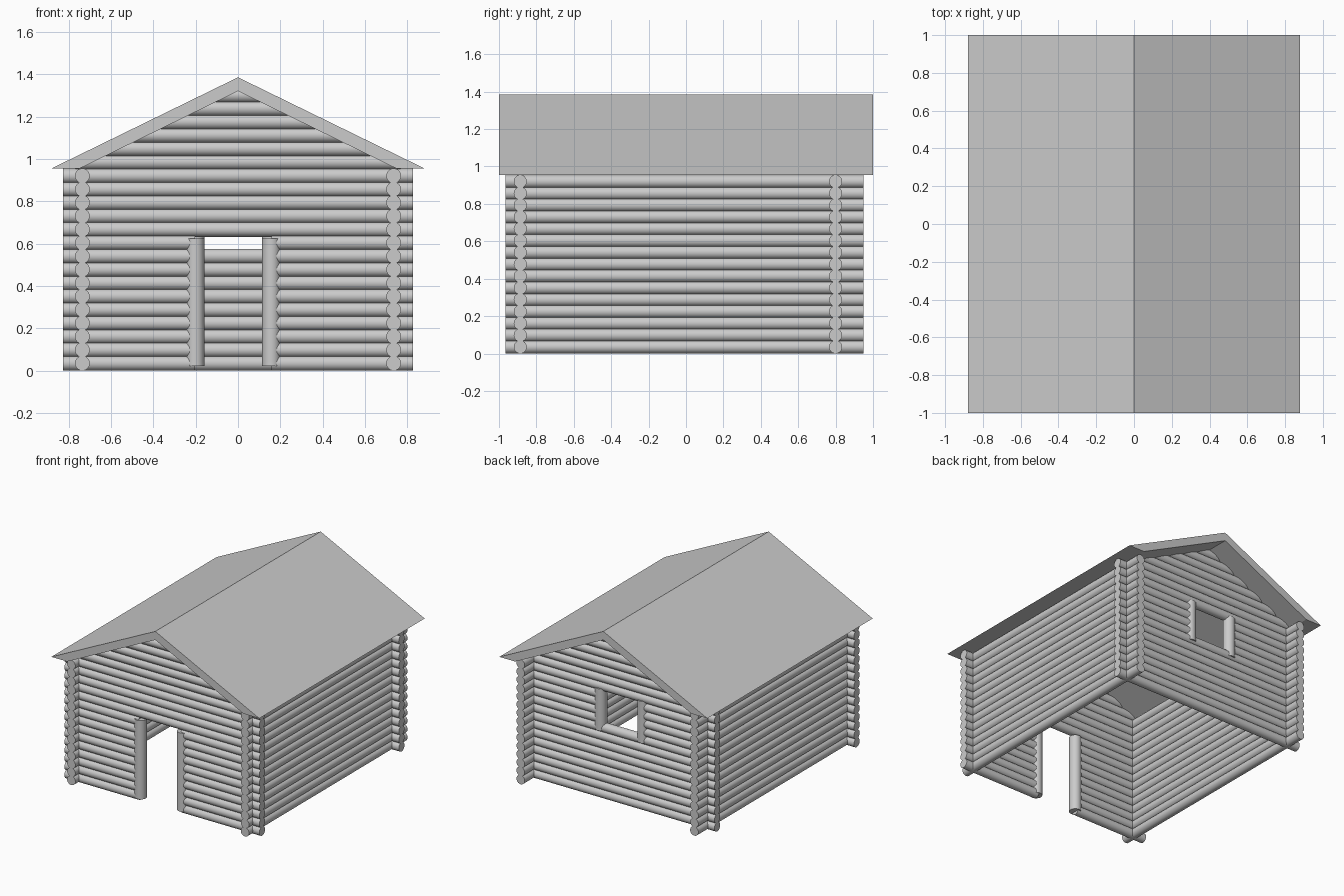
import bpy, bmesh
from math import pi
from mathutils import Matrix, Vector

if "Cube" in bpy.data.objects:
    bpy.data.objects.remove(bpy.data.objects["Cube"])

R, PITCH, ROWS = 0.035, 0.0632, 15      # log radius, row height, wall rows
WALL_X, FRONT_Y, BACK_Y = 0.735, -0.886, 0.80
POST_X, POST_R = (-0.202, 0.157), 0.043
RIDGE, UNDER, SLOPE, EAVE = 1.385, 1.32, 0.489, 0.955


def row_z(k):
    return R + k * PITCH


def log(bm, a, b, r=R):
    """Capped cylinder from point a to point b."""
    a, b = Vector(a), Vector(b)
    d = b - a
    m = Matrix.Translation((a + b) / 2) @ d.to_track_quat('Z', 'Y').to_matrix().to_4x4()
    bmesh.ops.create_cone(bm, cap_ends=True, segments=32, radius1=r, radius2=r,
                          depth=d.length, matrix=m)


def finish(name, bm, smooth=True):
    bmesh.ops.recalc_face_normals(bm, faces=bm.faces[:])
    me = bpy.data.meshes.new(name)
    bm.to_mesh(me)
    bm.free()
    ob = bpy.data.objects.new(name, me)
    bpy.context.collection.objects.link(ob)
    if smooth:
        bpy.ops.object.select_all(action='DESELECT')
        ob.select_set(True)
        bpy.context.view_layer.objects.active = ob
        bpy.ops.object.shade_smooth_by_angle(angle=pi / 6)
    return ob


def end_wall(name, y, open_rows):
    """Log wall along x; rows in open_rows stop at the posts."""
    bm = bmesh.new()
    for k in range(ROWS):
        z = row_z(k)
        if k in open_rows:
            spans = [(-0.825, POST_X[0]), (POST_X[1], 0.825)]
        else:
            spans = [(-0.825, 0.825)]
        for x0, x1 in spans:
            log(bm, (x0, y, z), (x1, y, z))
    finish(name, bm)


def gable(name, y):
    """Logs above the wall, trimmed just inside the roof slopes."""
    bm = bmesh.new()
    for k in range(ROWS, ROWS + 6):
        log(bm, (-0.82, y, row_z(k)), (0.82, y, row_z(k)))
    for s in (-1, 1):
        bmesh.ops.bisect_plane(bm, geom=bm.verts[:] + bm.edges[:] + bm.faces[:],
                               plane_co=(0, 0, UNDER + 0.008),
                               plane_no=(s * SLOPE, 0, 1), clear_outer=True)
        bmesh.ops.holes_fill(bm, edges=[e for e in bm.edges if e.is_boundary], sides=0)
    finish(name, bm)


def posts(name, y, z0, z1):
    bm = bmesh.new()
    for x in POST_X:
        log(bm, (x, y, z0), (x, y, z1), POST_R)
    finish(name, bm)


# Front wall with doorway, back wall with window
end_wall("front_wall", FRONT_Y, range(0, 10))
end_wall("back_wall", BACK_Y, range(9, 13))
gable("front_gable", FRONT_Y)
gable("back_gable", BACK_Y)
posts("door_posts", FRONT_Y, 0.022, 0.624)
posts("window_posts", BACK_Y, 0.525, 0.845)

# Side walls
for side, s in (("left", -1), ("right", 1)):
    bm = bmesh.new()
    for k in range(ROWS):
        log(bm, (s * WALL_X, -0.966, row_z(k)), (s * WALL_X, 0.95, row_z(k)))
    finish(side + "_wall", bm)

# Roof: chevron profile with level eaves, extruded along y
inner = (UNDER - EAVE) / SLOPE
profile = [(-0.88, EAVE), (-inner, EAVE), (0, UNDER), (inner, EAVE), (0.88, EAVE), (0, RIDGE)]
bm = bmesh.new()
face = bm.faces.new([bm.verts.new((x, -1, z)) for x, z in profile])
ext = bmesh.ops.extrude_face_region(bm, geom=[face], use_keep_orig=True)
bmesh.ops.translate(bm, vec=(0, 2, 0),
                    verts=[v for v in ext["geom"] if isinstance(v, bmesh.types.BMVert)])
finish("roof", bm, smooth=False)
